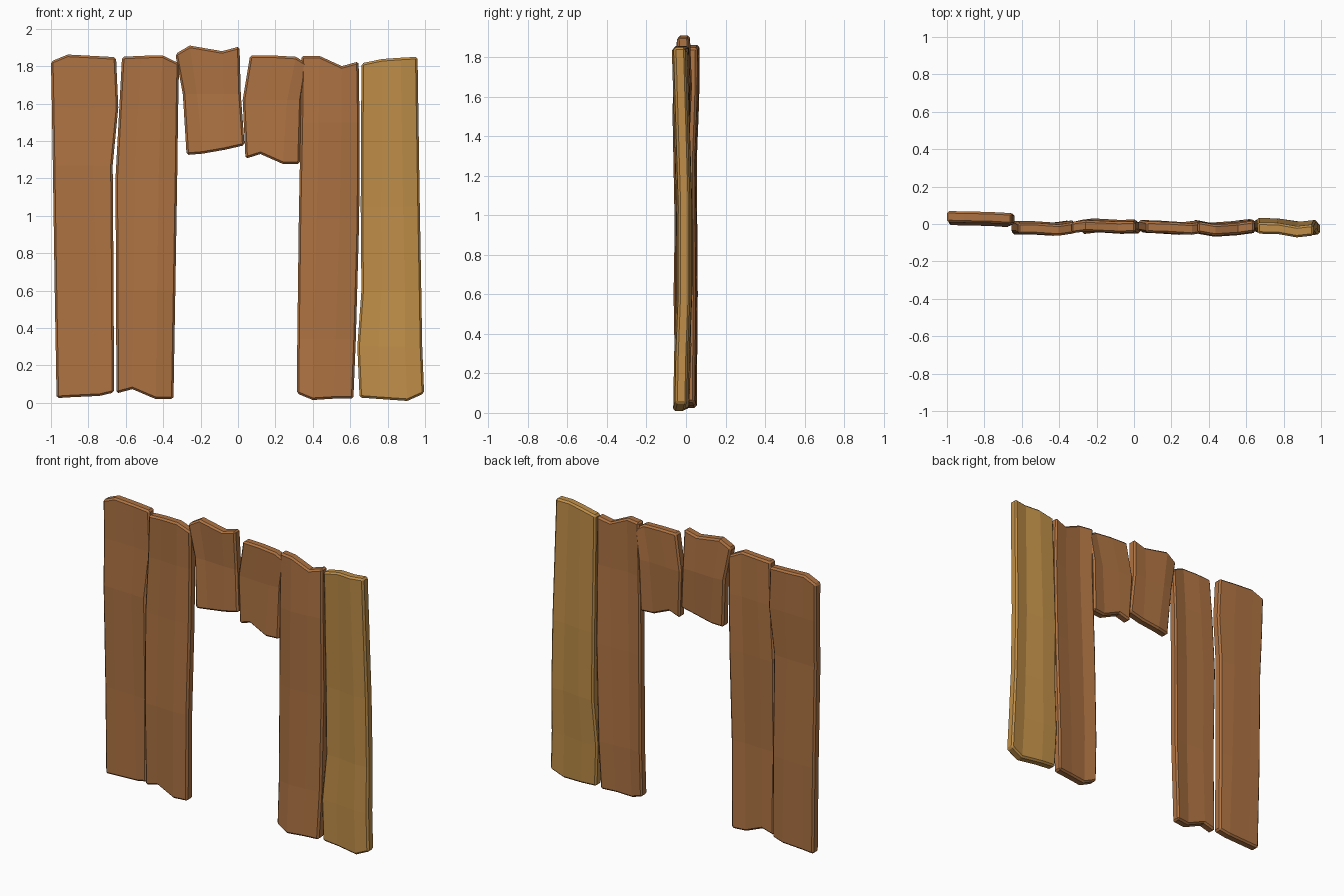
import bpy, bmesh


def material(name, color):
    m = bpy.data.materials.new(name)
    m.diffuse_color = (*color, 1)
    return m


brown = material("brown_wood", (0.42, 0.17, 0.055))
golden = material("golden_wood", (0.52, 0.27, 0.065))
THICK = 0.06


def plank(name, bottom, mids, top, col_y, row_y, mat=brown):
    """bottom/top: four (x, z) points; mids: (z, left x, right x) going up."""
    bl, br, tl, tr = bottom[0][0], bottom[3][0], top[0][0], top[3][0]
    fb = [(x - bl) / (br - bl) for x, z in bottom]
    ft = [(x - tl) / (tr - tl) for x, z in top]
    rows = [list(bottom)]
    for z, left, right in mids:
        t = (z - bottom[0][1]) / (top[0][1] - bottom[0][1])
        rows.append([(left + (right - left) * (a + (b - a) * t), z)
                     for a, b in zip(fb, ft)])
    rows.append(list(top))

    # front and back sheets of the warped board
    bm = bmesh.new()
    sheets = []
    for side in (-0.5, 0.5):
        sheets.append([[bm.verts.new((x, col_y[c] + row_y[r] + side * THICK, z))
                        for c, (x, z) in enumerate(row)]
                       for r, row in enumerate(rows)])
    front, back = sheets
    n = len(rows)
    for s in sheets:
        for r in range(n - 1):
            for c in range(3):
                bm.faces.new((s[r][c], s[r][c + 1], s[r + 1][c + 1], s[r + 1][c]))
    # rim joining the sheets
    loop = ([(0, c) for c in range(4)] + [(r, 3) for r in range(1, n)]
            + [(n - 1, c) for c in (2, 1, 0)] + [(r, 0) for r in range(n - 2, 0, -1)])
    for (a, b), (c, d) in zip(loop, loop[1:] + loop[:1]):
        bm.faces.new((front[a][b], front[c][d], back[c][d], back[a][b]))
    bmesh.ops.recalc_face_normals(bm, faces=bm.faces)
    me = bpy.data.meshes.new(name)
    bm.to_mesh(me)
    bm.free()
    me.materials.append(mat)
    ob = bpy.data.objects.new(name, me)
    bpy.context.collection.objects.link(ob)
    # worn edges
    bev = ob.modifiers.new("worn_edges", "BEVEL")
    bev.width = 0.011
    bev.segments = 1
    bev.limit_method = "ANGLE"
    bev.angle_limit = 0.8
    return ob


# left jamb
plank("left_outer_plank",
      [(-0.97, 0.025), (-0.89, 0.03), (-0.74, 0.037), (-0.663, 0.055)],
      [(0.6, -0.98, -0.665), (1.27, -0.99, -0.67), (1.58, -0.995, -0.64)],
      [(-1.0, 1.825), (-0.91, 1.862), (-0.78, 1.855), (-0.652, 1.848)],
      (0.04, 0.037, 0.035, 0.028), (-0.015, -0.01, -0.015, -0.003, 0.0))
plank("left_inner_plank",
      [(-0.65, 0.05), (-0.565, 0.073), (-0.44, 0.02), (-0.345, 0.02)],
      [(0.6, -0.652, -0.335), (1.2, -0.655, -0.325), (1.57, -0.635, -0.32)],
      [(-0.62, 1.85), (-0.52, 1.855), (-0.405, 1.858), (-0.315, 1.815)],
      (-0.025, -0.025, -0.033, -0.02), (0.01, 0.0, 0.01, 0.01, 0.0))

# lintel boards over the doorway
plank("left_lintel_plank",
      [(-0.275, 1.325), (-0.19, 1.332), (-0.07, 1.353), (0.035, 1.377)],
      [(1.65, -0.295, 0.015)],
      [(-0.335, 1.865), (-0.258, 1.91), (-0.085, 1.88), (0.008, 1.905)],
      (-0.02, -0.01, -0.018, -0.016), (-0.005, 0.01, 0.0))
plank("right_lintel_plank",
      [(0.04, 1.305), (0.12, 1.33), (0.24, 1.277), (0.33, 1.277)],
      [(1.62, 0.025, 0.34)],
      [(0.065, 1.858), (0.19, 1.857), (0.31, 1.85), (0.37, 1.812)],
      (-0.016, -0.02, -0.028, -0.018), (0.0, 0.008, 0.0))

# right jamb
plank("right_inner_plank",
      [(0.315, 0.05), (0.40, 0.015), (0.51, 0.022), (0.617, 0.022)],
      [(0.34, 0.317, 0.63), (0.98, 0.325, 0.648), (1.5, 0.335, 0.65)],
      [(0.34, 1.855), (0.435, 1.855), (0.555, 1.8), (0.645, 1.825)],
      (-0.016, -0.033, -0.025, -0.012), (0.0, 0.01, 0.005, -0.005, 0.0))
plank("right_outer_plank",
      [(0.65, 0.028), (0.76, 0.02), (0.905, 0.01), (0.995, 0.05)],
      [(0.3, 0.638, 0.985), (0.6, 0.66, 0.98), (1.05, 0.656, 0.972)],
      [(0.66, 1.815), (0.77, 1.838), (0.87, 1.845), (0.96, 1.85)],
      (-0.02, -0.022, -0.04, -0.03), (0.005, 0.01, 0.022, 0.022, -0.002), golden)
